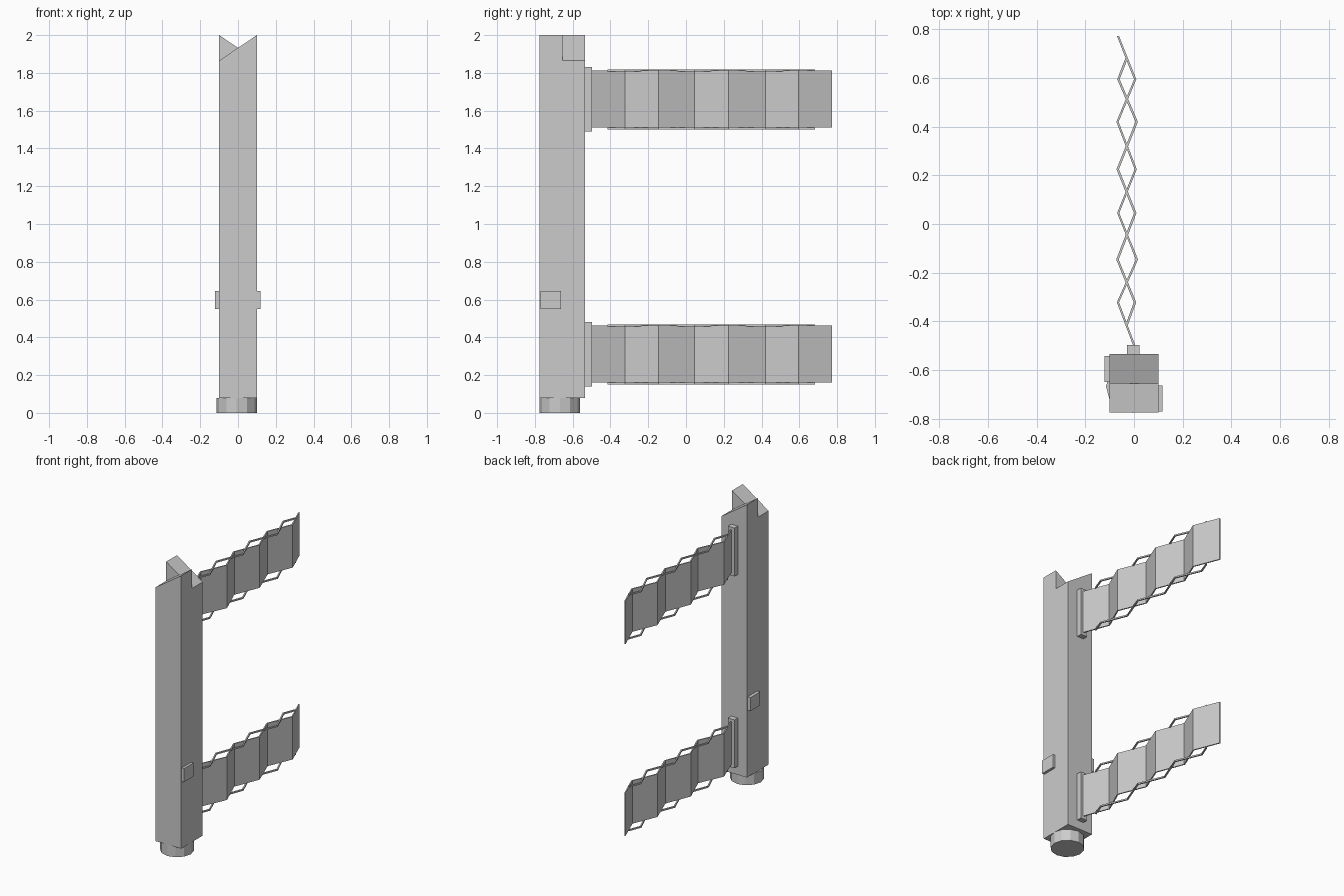
import bpy, bmesh
from math import pi

if "Cube" in bpy.data.objects:
    bpy.data.objects.remove(bpy.data.objects["Cube"])


def make(name, verts, faces):
    me = bpy.data.meshes.new(name)
    me.from_pydata(verts, [], faces)
    bm = bmesh.new()
    bm.from_mesh(me)
    bmesh.ops.recalc_face_normals(bm, faces=bm.faces)
    bm.to_mesh(me)
    bm.free()
    ob = bpy.data.objects.new(name, me)
    bpy.context.collection.objects.link(ob)
    return ob


def box(name, x0, x1, y0, y1, z0, z1):
    bpy.ops.mesh.primitive_cube_add(size=1, location=((x0 + x1) / 2, (y0 + y1) / 2, (z0 + z1) / 2))
    ob = bpy.context.object
    ob.name = name
    ob.scale = (x1 - x0, y1 - y0, z1 - z0)
    return ob


def ribbon(name, points, z0, z1, t):
    """Upright strip of thickness t following a zigzag seen from above."""
    loop = [(x + t / 2, y) for x, y in points] + [(x - t / 2, y) for x, y in reversed(points)]
    n = len(loop)
    m = len(points)
    verts = [(x, y, z) for z in (z0, z1) for x, y in loop]
    faces = [(i, (i + 1) % n, n + (i + 1) % n, n + i) for i in range(n)]
    for k in (0, n):  # bottom and top caps, one quad per fold
        faces += [(k + i, k + i + 1, k + n - 2 - i, k + n - 1 - i) for i in range(m - 1)]
    return make(name, verts, faces)


# Post: the two halves of the top slope in opposite directions
HI, LO, BASE = 2.0, 1.865, 0.08
Y0, YM, Y1 = -0.775, -0.655, -0.535
post = make("post", [
    (-.1, Y0, BASE), (.1, Y0, BASE), (.1, Y1, BASE), (-.1, Y1, BASE),
    (-.1, Y0, LO), (.1, Y0, HI), (.1, YM, HI), (-.1, YM, LO),
    (-.1, YM, HI), (.1, YM, LO), (.1, Y1, LO), (-.1, Y1, HI), (0, YM, (HI + LO) / 2)],
    [(0, 1, 2, 3), (0, 1, 5, 4), (2, 3, 11, 10),
     (1, 2, 10, 9, 6, 5), (0, 3, 11, 8, 7, 4),
     (4, 5, 6, 12, 7), (8, 12, 9, 10, 11), (7, 12, 8), (6, 12, 9)])

# Round foot
bpy.ops.mesh.primitive_cylinder_add(vertices=12, radius=0.108, depth=BASE,
                                    location=(-0.007, -0.668, BASE / 2), rotation=(0, 0, pi / 2))
bpy.context.object.name = "foot"

# Side buttons
box("button_right", .098, .118, -.77, -.663, .55, .645)
box("button_left", -.122, -.098, -.65, -.543, .55, .645)

# Folding gates: pleated panel plus opposite-phase zigzag rods above and below
panel = [(.003, -.505), (-.066, -.322), (.012, -.146), (-.065, .045),
         (.007, .225), (-.068, .42), (.005, .595), (-.066, .773)]
rod = [(-.03, -.415), (.004, -.322), (-.068, -.146), (.005, .045),
       (-.067, .225), (.011, .42), (-.064, .595), (-.03, .683)]
for label, z in (("lower", 0.14), ("upper", 1.49)):
    box(label + "_bracket", -.029, .023, -.54, -.498, z, z + .34)
    ribbon(label + "_panel", panel, z + .02, z + .322, .009)
    ribbon(label + "_rod_bottom", rod, z + .01, z + .02, .01)
    ribbon(label + "_rod_top", rod, z + .318, z + .328, .01)
